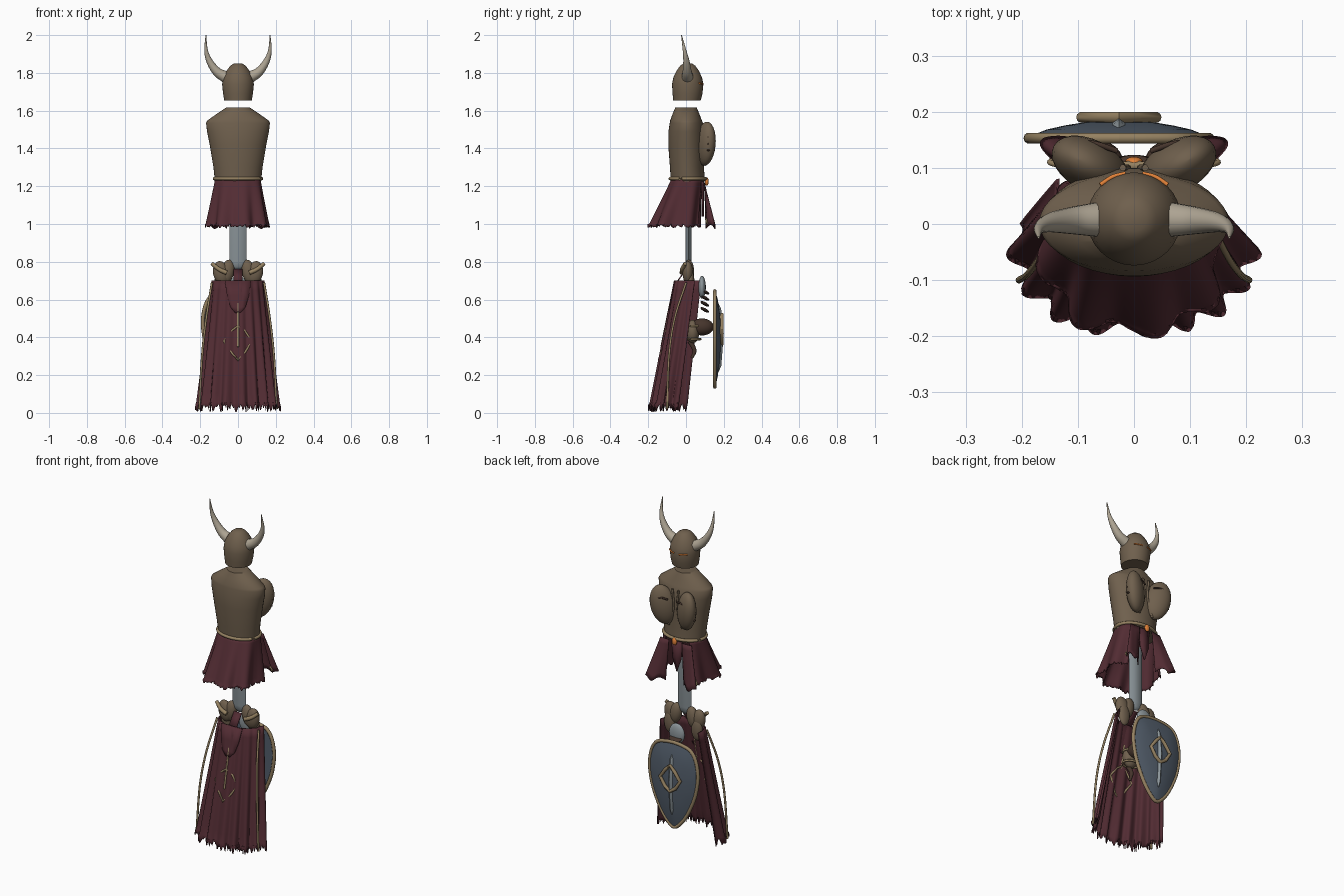
import bpy, bmesh, math, random
from mathutils import Vector

if "Cube" in bpy.data.objects:
    bpy.data.objects.remove(bpy.data.objects["Cube"])
random.seed(4)

def material(name, c):
    m = bpy.data.materials.new(name)
    m.diffuse_color = (*c, 1)
    m.use_nodes = True
    m.node_tree.nodes["Principled BSDF"].inputs["Base Color"].default_value = m.diffuse_color
    return m

LEATHER = material("leather", (0.16, 0.117, 0.075))
DARK = material("dark_leather", (0.06, 0.035, 0.025))
CLOTH = material("cloth", (0.085, 0.025, 0.033))
BRASS = material("brass", (0.30, 0.22, 0.12))
BONE = material("bone", (0.42, 0.37, 0.29))
STEEL = material("steel", (0.26, 0.30, 0.32))
BLUE = material("blue_steel", (0.085, 0.11, 0.145))
GLOW = material("glow", (0.75, 0.22, 0.04))

def make(name, verts, faces, mat, angle=40, thick=0):
    me = bpy.data.meshes.new(name)
    me.from_pydata([tuple(v) for v in verts], [], faces)
    bm = bmesh.new()
    bm.from_mesh(me)
    bmesh.ops.recalc_face_normals(bm, faces=bm.faces)
    bm.to_mesh(me)
    bm.free()
    ob = bpy.data.objects.new(name, me)
    bpy.context.collection.objects.link(ob)
    me.materials.append(mat)
    if thick:
        s = ob.modifiers.new("thickness", 'SOLIDIFY')
        s.thickness, s.offset = thick, 0
    bpy.ops.object.select_all(action='DESELECT')
    ob.select_set(True)
    bpy.context.view_layer.objects.active = ob
    bpy.ops.object.shade_smooth_by_angle(angle=math.radians(angle))
    return ob

def loft(name, rings, mat, caps=True, closed=True, angle=40, thick=0):
    n = len(rings[0])
    verts = [v for r in rings for v in r]
    faces = [(i*n+j, i*n+(j+1) % n, (i+1)*n+(j+1) % n, (i+1)*n+j)
             for i in range(len(rings)-1) for j in range(n if closed else n-1)]
    if caps and closed:
        faces += [tuple(range(n)), tuple(range(len(verts)-n, len(verts)))]
    return make(name, verts, faces, mat, angle, thick)

def lathe(name, prof, mat, n=32, **k):
    # profile rows: z, half width, half depth, centre y
    return loft(name, [[(w*math.cos(2*math.pi*j/n), y+d*math.sin(2*math.pi*j/n), z)
                for j in range(n)] for z, w, d, y in prof], mat, **k)

def spline(p, steps=6):
    p = [Vector(v) for v in p]
    q = [2*p[0]-p[1]] + p + [2*p[-1]-p[-2]]
    out = []
    for i in range(1, len(q)-2):
        a, b, c, d = q[i-1:i+3]
        out += [0.5*(2*b+(c-a)*t+(2*a-5*b+4*c-d)*t*t+(3*b-a-3*c+d)*t**3)
                for t in (s/steps for s in range(steps))]
    return out + [p[-1]]

def tube(name, pts, r0, mat, r1=None, n=10, closed=False, smooth=True):
    p = spline(pts) if smooth else [Vector(v) for v in pts]
    r1 = r0 if r1 is None else r1
    m, rings = len(p), []
    for i, c in enumerate(p):
        a = p[i-1] if i or closed else p[0]
        b = p[(i+1) % m] if closed or i < m-1 else p[-1]
        t = (b-a).normalized()
        u = t.cross(Vector((0, 1, 0) if abs(t.y) < .9 else (1, 0, 0))).normalized()
        v, r = t.cross(u), r0+(r1-r0)*i/(m-1)
        rings.append([c+r*(u*math.cos(2*math.pi*j/n)+v*math.sin(2*math.pi*j/n)) for j in range(n)])
    if closed:
        rings.append(rings[0])
    return loft(name, rings, mat, caps=not closed)

def blob(name, c, s, mat, rot=(0, 0, 0)):
    n, rows = 24, 14
    rings = [[(s[0]*math.sin(a)*math.cos(2*math.pi*j/n), s[1]*math.sin(a)*math.sin(2*math.pi*j/n),
               s[2]*math.cos(a)) for j in range(n)]
             for a in (0.02+(math.pi-0.04)*i/rows for i in range(rows+1))]
    ob = loft(name, rings, mat)
    ob.location, ob.rotation_euler = c, rot
    return ob

def drape(name, z0, z1, top, bot, left, right, folds, amp, rag, n=120, rows=14):
    # pleated cloth around the -y side; top/bot = half width, depth, centre y; left/right = sweep angles
    hem = [random.uniform(0, rag) for _ in range(n+1)]
    rings = []
    for i in range(rows+1):
        f = i/rows
        w, d, y = (a+(b-a)*f for a, b in zip(top, bot))
        ring = []
        for j in range(n+1):
            t = 2*j/n-1
            a = math.radians(right if t > 0 else left)*t
            k = 1+(0.015+amp*f)*math.sin(folds*math.pi*t+0.6*math.sin(5*t))
            s, c = math.sin(a), math.cos(a)
            ring.append((w*k*math.copysign(abs(s)**.85, s), y-d*k*math.copysign(abs(c)**.85, c),
                         z0+(z1-z0)*f+(hem[j] if i == rows else 0)))
        rings.append(ring)
    return loft(name, rings, CLOTH, closed=False, thick=0.005)

# Helmet with glowing eye slits and horns
lathe("helmet", [(1.655, .073, .073, .005), (1.69, .079, .079, .008), (1.74, .084, .083, .009),
                 (1.775, .079, .076, .009), (1.81, .062, .06, .009), (1.838, .04, .04, .009),
                 (1.85, .022, .022, .009)], LEATHER)
for s in (-1, 1):
    tube("eye_slit", [(s*.015, .090, 1.742), (s*.038, .084, 1.743), (s*.06, .070, 1.746)], .004, GLOW)
    tube("horn", [(s*.06, .008, 1.775), (s*.11, .006, 1.805), (s*.15, .002, 1.86),
                  (s*.169, -.008, 1.92), (s*.17, -.024, 2.0)], .032, BONE, .002, n=14)

# Torso with two flared chest plates
lathe("torso", [(1.225, .122, .09, .01), (1.30, .13, .09, .005), (1.42, .15, .097, .003),
                (1.49, .164, .096, .003), (1.535, .169, .088, .002), (1.548, .162, .084, 0),
                (1.585, .11, .07, 0), (1.618, .06, .056, 0)], LEATHER, n=40)
for s in (-1, 1):
    blob("chest_plate", (s*.078, .104, 1.425), (.072, .046, .118), LEATHER, (0, s*.2, s*.5))
    tube("chest_strap", [(s*.03, .130, 1.475), (s*.065, .142, 1.482), (s*.10, .148, 1.475)], .005, DARK)
    tube("chest_edge", [(s*.02, .10, 1.53), (s*.012, .10, 1.42), (s*.045, .10, 1.31)], .006, LEATHER)
    for k in range(3):
        blob("side_lace", (s*.138, .118, 1.39+.035*k), (.008, .008, .005), DARK)

# Belt and buckle
tube("belt", [(.125*math.cos(a), .01+.094*math.sin(a), 1.24)
              for a in (2*math.pi*i/40 for i in range(40))], .009, BRASS, closed=True, smooth=False)
blob("buckle_gem", (0, .11, 1.225), (.016, .01, .022), GLOW)

# Skirt, front panels curling back at the outer edge, and centre strip
drape("skirt", 1.235, .98, (.118, .085, .01), (.158, .142, -.048), 143, 143, 6, .09, .02)
for s in (-1, 1):
    rings = []
    for i in range(9):
        f = i/8
        ring = []
        for p in spline([(.06, .105, 0), (.11, .15, 0), (.155, .153, 0), (.165, .14, 0), (.145, .115, 0)], 4):
            ring.append((s*(p.x*f+(p.x*.55+.01)*(1-f)), p.y*f+(.102-.008*p.x/.165)*(1-f),
                         1.22-.235*f+.012*f*math.sin(90*p.x)))
        rings.append(ring)
    loft("front_panel", rings, CLOTH, closed=False, thick=.005)
    tube("panel_hook", [(s*.135, .105, 1.03), (s*.15, .11, 1.01), (s*.14, .115, 1.0)], .005, BRASS)
loft("centre_strip", [[(-w, .085, z), (0, .092, z), (w, .085, z)] for z, w in
                      ((1.23, .035), (1.12, .03), (1.04, .003))], CLOTH, closed=False, thick=.005)

# Sword blade, pointing down
loft("sword_blade", [[(-w, .013, z), (-w*.5, .013-t, z), (w*.5, .013-t, z),
                      (w, .013, z), (w*.5, .013+t, z), (-w*.5, .013+t, z)]
                     for z, w, t in ((1.15, .046, .015), (.80, .045, .015), (.775, .036, .012), (.757, .008, .004))],
     STEEL, angle=50)

# Shoulder guards: layered shells and spikes
for s in (-1, 1):
    blob("shoulder_outer", (s*.090, .01, .742), (.042, .028, .062), LEATHER, (0, s*.2, 0))
    blob("shoulder_inner", (s*.056, .015, .748), (.036, .028, .064), LEATHER, (0, -s*.2, 0))
    blob("shoulder_lame", (s*.09, .025, .69), (.035, .02, .065), LEATHER)
    tube("shoulder_spike", [(s*.06, -.022, .742), (s*.10, -.02, .76), (s*.138, -.005, .79)], .012, BRASS, .010)

# Cape, flap, emblem and side cords
def back(z):
    return -.06-.14*(.7-z)/.68
drape("cape", .70, .005, (.137, .125, .065), (.212, .17, -.018), 95, 84, 9, .06, .045, n=150)
loft("cape_flap", [[(u*w, back(z), z) for u in (-1, -.5, 0, .5, 1)] for z, w in
                   ((.70, .07), (.62, .058), (.56, .04), (.53, .015))], CLOTH, closed=False, thick=.006)
loft("cape_collar", [[(-.025, y, z), (.025, y, z)] for y, z in ((-.05, .69), (.0, .76))],
     CLOTH, closed=False, thick=.006)
tube("cape_emblem_bar", [(0, back(z)+.002, z) for z in (.58, .47, .35)], .006, BRASS)
tube("cape_emblem_ring", [(x, back(z)+.003+abs(x)*.2, z) for x, z in
     ((0, .46), (.035, .435), (.074, .38), (.04, .325),
      (0, .28), (-.04, .325), (-.074, .38), (-.035, .435))], .006, BRASS, closed=True, smooth=False)
for s in (-1, 1):
    tube("cape_cord", [(s*.138, 0, .69), (s*.168, -.06, .5), (s*.19, -.09, .3), (s*.205, -.10, .02)], .006, BRASS)

# Gauntlets and layered plates behind the shield
for s in (-1, 1):
    blob("gauntlet", (s*.055, .085, .455), (.042, .062, .045), DARK)
    blob("gauntlet_cuff", (s*.055, .035, .43), (.046, .036, .062), LEATHER)
    for z in (.39, .46):
        tube("cuff_ring", [(s*.055+.047*math.cos(a), .038+.038*math.sin(a), z)
                           for a in (math.pi*i/10 for i in range(20))], .006, BRASS, closed=True, smooth=False)
    tube("cuff_strap", [(s*.055, .02, .38), (s*.055, .045, .33), (s*.055, .03, .29)], .014, DARK, .008)
blob("neck_plate", (0, .085, .665), (.05, .02, .06), STEEL)
for k in range(4):
    blob("plate_lame", (0, .10, .545+.032*k), (.052-.004*k, .026, .009), DARK, (-.5, 0, 0))

# Shield: domed face, rim, ring and central blade
CX = -.027
half = [(0, .645), (.055, .640), (.11, .622), (.143, .575), (.159, .50), (.156, .43), (.136, .34), (.09, .235), (.045, .17)]
outline = half + [(0, .138)] + [(-x, z) for x, z in half[:0:-1]]
edge = [(CX+v.x, v.z) for v in spline([(x, 0, z) for x, z in outline+outline[:1]], 4)[:-1]]
loft("shield_face", [[(CX+(x-CX)*f, .155+.026*(1-f*f), .42+(z-.42)*f) for x, z in edge]
                     for f in (1, .8, .6, .4, .2, .02)], BLUE, thick=.008)
tube("shield_rim", [(x, .153, z) for x, z in edge], .010, BRASS, closed=True, smooth=False)
tube("shield_ring", [(CX+x, .190, .44+z) for x, z in ((0, .08), (.03, .05), (.066, 0), (.035, -.05),
                     (0, -.075), (-.035, -.05), (-.066, 0), (-.03, .05))], .010, BRASS, closed=True, smooth=False)
loft("shield_blade", [[(CX-w, y, z), (CX, y+t, z), (CX+w, y, z), (CX, y-t, z)] for z, w, y, t in
     ((.58, .006, .168, .004), (.55, .014, .174, .012), (.42, .014, .186, .014), (.25, .013, .174, .013), (.22, .006, .168, .006))], STEEL)
